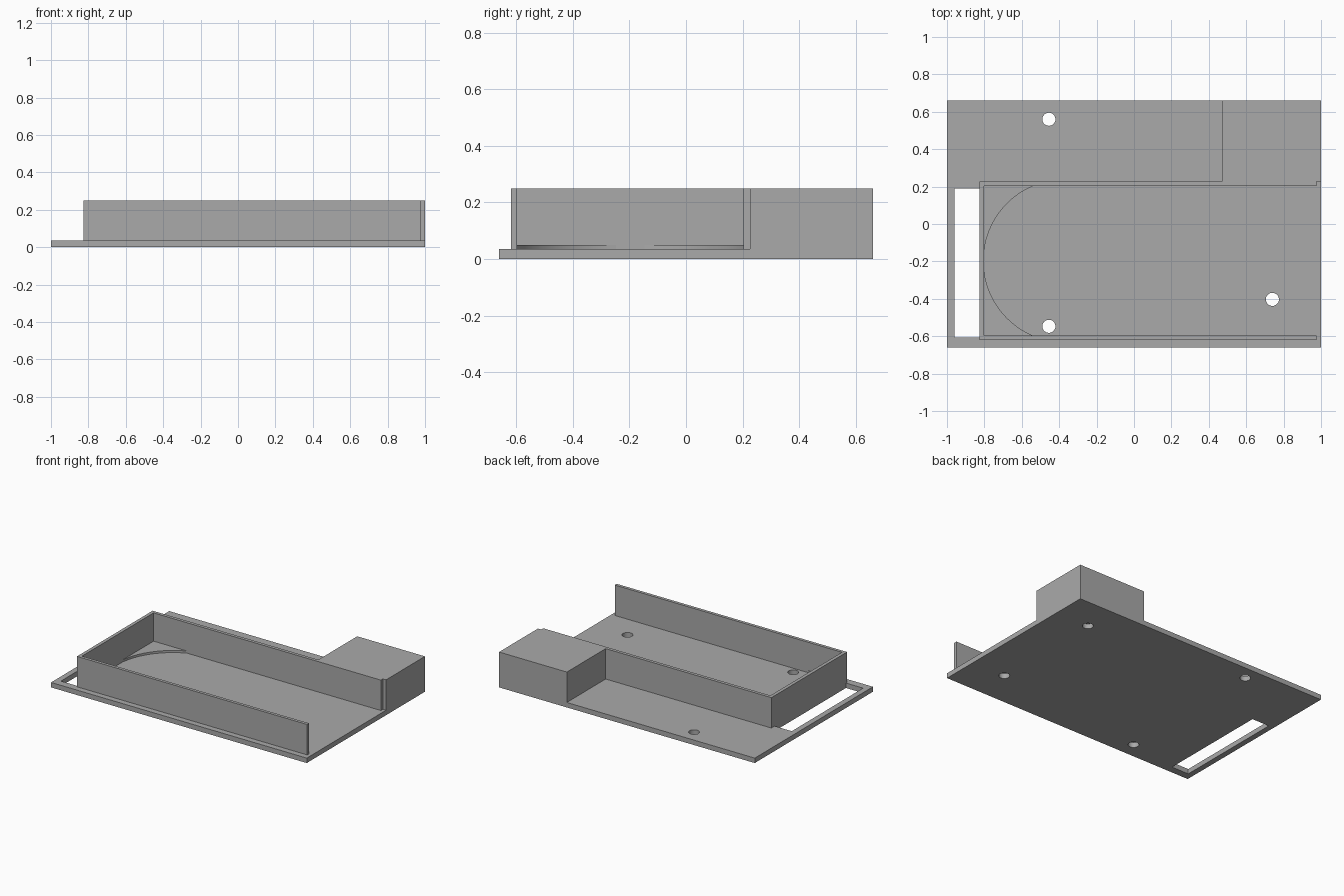
import bpy, bmesh
from math import acos, asin, cos, sin

cube = bpy.data.objects.get("Cube")
if cube:
    bpy.data.objects.remove(cube)

grey = bpy.data.materials.new("plain grey")
grey.use_nodes = True
GREY = (0.4, 0.4, 0.4, 1)
grey.diffuse_color = GREY
grey.node_tree.nodes["Principled BSDF"].inputs["Base Color"].default_value = GREY


def prism(name, outline, z0, z1):
    """Extrude a flat outline from z0 up to z1."""
    bm = bmesh.new()
    face = bm.faces.new([bm.verts.new((x, y, z0)) for x, y in outline])
    top = bmesh.ops.extrude_face_region(bm, geom=[face])["geom"]
    bmesh.ops.translate(bm, vec=(0, 0, z1 - z0),
                        verts=[v for v in top if isinstance(v, bmesh.types.BMVert)])
    bmesh.ops.recalc_face_normals(bm, faces=bm.faces)
    mesh = bpy.data.meshes.new(name)
    bm.to_mesh(mesh)
    bm.free()
    mesh.materials.append(grey)
    obj = bpy.data.objects.new(name, mesh)
    bpy.context.collection.objects.link(obj)
    return obj


def box(name, x0, x1, y0, y1, z0, z1):
    return prism(name, [(x0, y0), (x1, y0), (x1, y1), (x0, y1)], z0, z1)


def select(obj):
    bpy.ops.object.select_all(action="DESELECT")
    obj.select_set(True)
    bpy.context.view_layer.objects.active = obj


def cut(target, cutter):
    mod = target.modifiers.new("cut", "BOOLEAN")
    mod.operation = "DIFFERENCE"
    mod.solver = "EXACT"
    mod.object = cutter
    select(target)
    bpy.ops.object.modifier_apply(modifier=mod.name)
    bpy.data.objects.remove(cutter)


def smooth(obj):
    select(obj)
    bpy.ops.object.shade_smooth_by_angle()


FLOOR, TOP = 0.035, 0.25
LEFT_OUT, LEFT_IN, WALL_END = -0.826, -0.802, 0.975
FRONT_OUT, FRONT_IN, BACK_IN, BACK_OUT = -0.619, -0.597, 0.203, 0.226

# Base plate with an end slot and four screw holes
plate = box("base_plate", -1, 1, -0.66, 0.66, 0, FLOOR)
cut(plate, box("slot_cutter", -0.96, LEFT_OUT, -0.607, 0.19, -0.1, 0.1))
for hx, hy in [(-0.455, 0.56), (-0.455, -0.547), (0.74, -0.403), (0.74, 0.425)]:
    bpy.ops.mesh.primitive_cylinder_add(vertices=32, radius=0.035, depth=0.3,
                                        location=(hx, hy, 0))
    cut(plate, bpy.context.object)
smooth(plate)

# Three-sided tray wall, open at one end
prism("tray_wall", [
    (WALL_END, FRONT_OUT), (LEFT_OUT, FRONT_OUT), (LEFT_OUT, BACK_OUT),
    (WALL_END, BACK_OUT), (WALL_END, BACK_IN), (LEFT_IN, BACK_IN),
    (LEFT_IN, FRONT_IN), (WALL_END, FRONT_IN)], FLOOR, TOP)

# Solid corner block
box("corner_block", 0.47, 1, BACK_OUT, 0.66, FLOOR, TOP)

# Low curved ledges in the two closed corners of the tray
RADIUS, CX, CY = 0.434, -0.371, (FRONT_IN + BACK_IN) / 2
half = (BACK_IN - FRONT_IN) / 2
start, end = acos((CX - LEFT_IN) / RADIUS), asin(half / RADIUS)
for side, name in [(1, "back_ledge"), (-1, "front_ledge")]:
    angles = [start + (end - start) * i / 24 for i in range(25)]
    arc = [(CX - RADIUS * cos(a), CY + side * RADIUS * sin(a)) for a in angles]
    smooth(prism(name, arc + [(LEFT_IN, CY + side * half)], FLOOR, 0.05))
